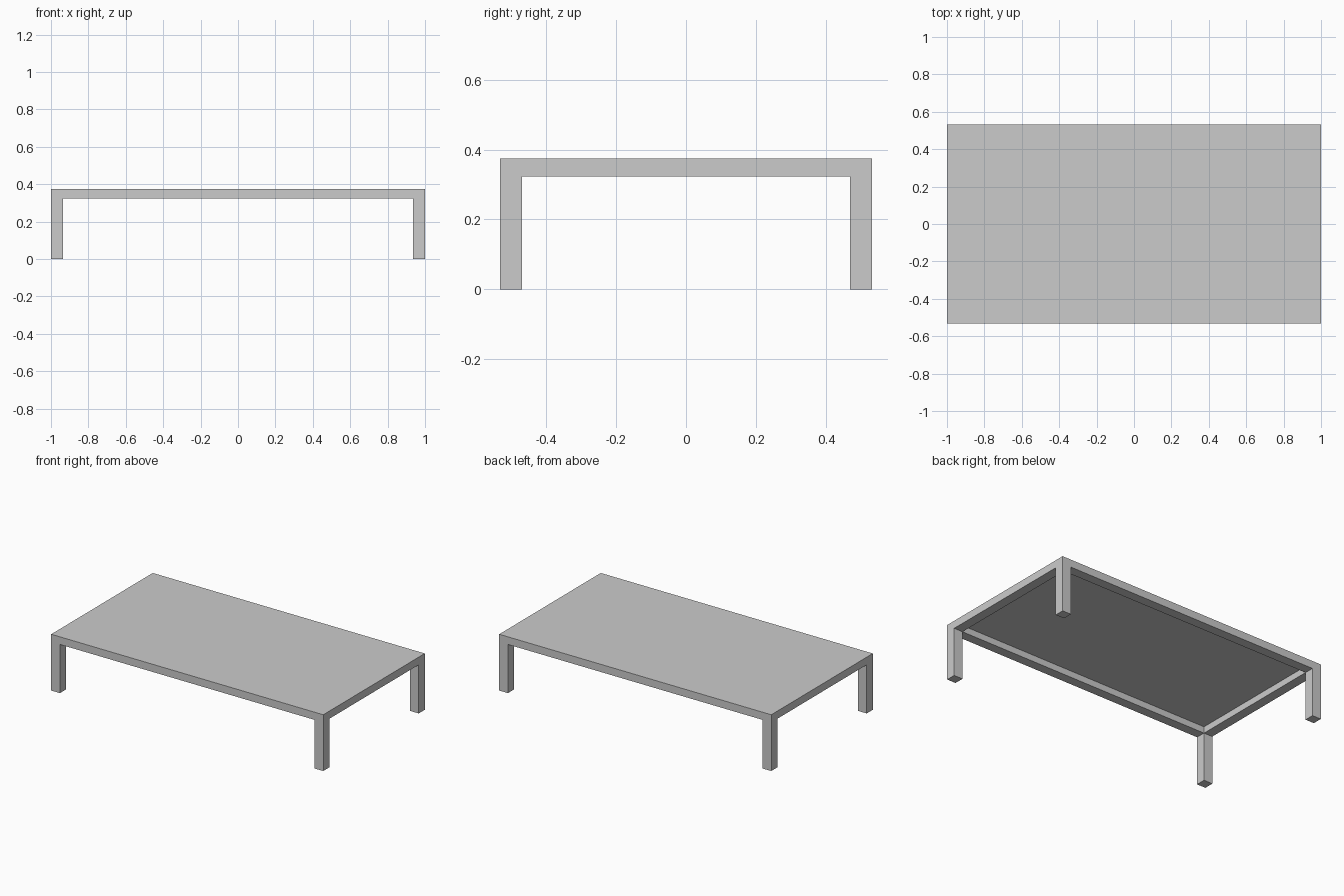
import bpy

if "Cube" in bpy.data.objects:
    bpy.data.objects.remove(bpy.data.objects["Cube"])

HX, HY = 1.0, 0.533          # half length and half depth
TOP, SLAB, RAIL = 0.374, 0.366, 0.323   # top, underside of slab, underside of rails
LEG = 0.064                  # leg and rail thickness


def box(name, lo, hi, mirror=(False, False)):
    """Axis-aligned box between two corners, optionally mirrored about x / y."""
    bpy.ops.mesh.primitive_cube_add(size=1)
    ob = bpy.context.object
    ob.name = name
    for v in ob.data.vertices:
        v.co = [l + (c + 0.5) * (h - l) for c, l, h in zip(v.co, lo, hi)]
    if any(mirror):
        mod = ob.modifiers.new("mirror", 'MIRROR')
        mod.use_axis = (mirror[0], mirror[1], False)
        mod.use_mirror_merge = False
    return ob


# Thin table top
box("table_top", (-HX, -HY, SLAB), (HX, HY, TOP))

# Four square corner legs
box("legs", (HX - LEG, HY - LEG, 0), (HX, HY, SLAB), (True, True))

# Rails between the legs, flush with the outside
box("long_rails", (LEG - HX, HY - LEG, RAIL), (HX - LEG, HY, SLAB), (False, True))
box("short_rails", (HX - LEG, LEG - HY, RAIL), (HX, HY - LEG, SLAB), (True, False))
